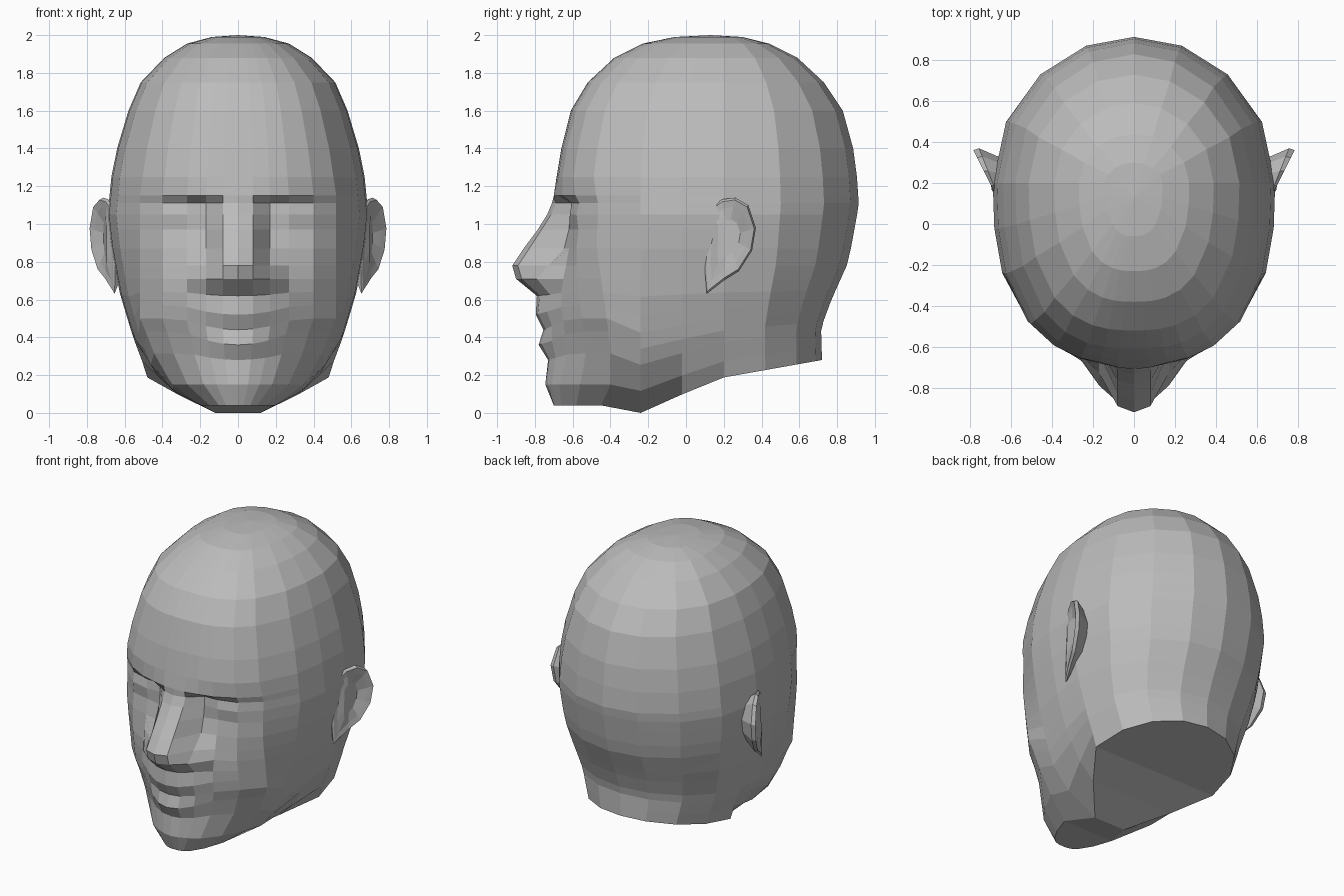
import bpy
import bmesh
from math import sin, cos, radians

cube = bpy.data.objects.get("Cube")
if cube:
    bpy.data.objects.remove(cube, do_unlink=True)

clay = bpy.data.materials.new("clay grey")
clay.use_nodes = True
clay.diffuse_color = (0.5, 0.5, 0.5, 1)
clay.node_tree.nodes["Principled BSDF"].inputs["Base Color"].default_value = (0.5, 0.5, 0.5, 1)

MID_Y = 0.2      # depth of the widest point of the skull
POWER = 2.6      # boxiness of the front half


def interp(table, value):
    """Piecewise linear lookup in a rising list of pairs."""
    if value <= table[0][0]:
        return table[0][1]
    for (a, fa), (b, fb) in zip(table, table[1:]):
        if value <= b:
            return fa + (fb - fa) * (value - a) / (b - a)
    return table[-1][1]


class HalfMesh:
    """Collects faces of the +x half; a mirror modifier makes the other."""

    def __init__(self):
        self.bm = bmesh.new()
        self.cache = {}

    def vert(self, point):
        key = tuple(round(c, 4) for c in point)
        if key not in self.cache:
            self.cache[key] = self.bm.verts.new(key)
        return self.cache[key]

    def face(self, *points):
        verts = list(dict.fromkeys(self.vert(p) for p in points))
        if len(verts) > 2 and not self.bm.faces.get(verts):
            self.bm.faces.new(verts)

    def bridge(self, lower, upper, closed=False):
        count = len(lower)
        for i in range(count if closed else count - 1):
            j = (i + 1) % count
            self.face(lower[i], lower[j], upper[j], upper[i])

    def finish(self, name):
        bmesh.ops.recalc_face_normals(self.bm, faces=self.bm.faces)
        mesh = bpy.data.meshes.new(name)
        self.bm.to_mesh(mesh)
        self.bm.free()
        mesh.materials.append(clay)
        obj = bpy.data.objects.new(name, mesh)
        bpy.context.collection.objects.link(obj)
        mirror = obj.modifiers.new("mirror", "MIRROR")
        mirror.use_clip = True
        mirror.merge_threshold = 0.0005


# Vertical profiles: half width, back depth, jaw width, underside, mouth curve
WIDTH = [(.2, .48), (.4, .555), (.63, .625), (.9, .675), (1.05, .69), (1.25, .67)]
BACK = [(.28, .72), (.45, .715), (.6, .77), (.8, .86), (1.1, .915), (1.25, .905)]
JAW = [(0, .12), (.08, .3), (.2, .43), (.4, .55), (.6, .66), (.7, .8)]
UNDERSIDE = [(-.2, 0), (.02, .12), (.1, .17), (.72, .28)]
SMILE = [(.2, 0), (.36, .07), (.52, .05), (.69, 0)]

# Cranium levels: height, half width, front depth, back depth
CRANIUM = [
    (1.25, .67, -.685, .905), (1.4, .64, -.66, .885), (1.6, .58, -.61, .83),
    (1.75, .515, -.52, .73), (1.88, .39, -.38, .59), (1.955, .27, -.23, .44),
    (1.99, .14, -.06, .3),
]

# Face relief: height, then forward depth at each column from the middle out
COLUMNS = (0, .08, .17, .27, .4, .52)
CHIN = .04
FACE = [
    (CHIN, .7, .7, .69, .66, .58, .45),
    (.15, .745, .735, .71, .67, .56, .4),
    (.28, .73, .725, .69, .63, .53, .4),
    (.36, .78, .765, .71, .64, .54, .41),
    (.44, .755, .745, .71, .65, .55, .42),
    (.52, .795, .785, .735, .66, .56, .43),
    (.62, .79, .775, .72, .66, .57, .44),
    (.71, .9, .87, .79, .65, .58, .45),
    (.78, .92, .89, .73, .635, .58, .46),
    (.87, .86, .83, .645, .62, .58, .47),
    (.97, .785, .765, .62, .6, .57, .47),
    (1.05, .735, .715, .61, .615, .58, .465),
    (1.11, .71, .69, .61, .605, .565, .465),
    (1.15, .7, .7, .68, .655, .585, .475),
]


def superellipse(fraction):
    return max(0, 1 - fraction ** POWER) ** (1 / POWER)


def drop(height, depth):
    """Lift the lower levels so they follow the slanted neck cut."""
    if height > .7:
        return height
    base = interp(UNDERSIDE, depth)
    return base + (height - CHIN) / (.7 - CHIN) * (.7 - base)


def face_level(row):
    height, depths = row[0], row[1:]
    narrow = min(1, interp(JAW, height) / .56)
    curve = interp(SMILE, height)
    ring = [(x * narrow, -y, height + curve * min(1, (x / .3) ** 2))
            for x, y in zip(COLUMNS, depths)]
    for fraction in (.5, .25, 0):
        y = MID_Y - fraction * .88
        z = drop(height, y)
        x = interp(WIDTH, z) * superellipse(fraction)
        ring.append((min(x, interp(JAW, z)) if y < .1 else x, y, z))
    for angle in (25, 48, 70, 90):
        turn = radians(angle)
        z = drop(height, MID_Y + .52 * sin(turn))
        y = MID_Y + (interp(BACK, z) - MID_Y) * sin(turn)
        ring.append((interp(WIDTH, z) * cos(turn), y, z))
    return ring


def cranium_level(row):
    height, width, front, back = row
    ring = []
    for column in COLUMNS:
        share = column / .69
        ring.append((share * width, MID_Y + (front - MID_Y) * superellipse(share), height))
    for fraction in (.5, .25, 0):
        ring.append((width * superellipse(fraction), MID_Y + (front - MID_Y) * fraction, height))
    for angle in (25, 48, 70, 90):
        turn = radians(angle)
        ring.append((width * cos(turn), MID_Y + (back - MID_Y) * sin(turn), height))
    return ring


# Head: face, cranium and neck as one lofted skin
head = HalfMesh()
rings = [face_level(r) for r in FACE] + [cranium_level(r) for r in CRANIUM]
for lower, upper in zip(rings, rings[1:]):
    head.bridge(lower, upper)
crown = [(0, .13, 2)] * len(rings[-1])
head.bridge(rings[-1], crown)

# Underside of the chin and the slanted neck cut
keel = [(0, y, z) for x, y, z in rings[0]]
head.bridge(keel, rings[0])
head.finish("head")

# Ears: flared rim, hollow middle and a back that sinks into the skull
EAR_OUTLINE = [
    (.11, 1.07), (.19, 1.13), (.26, 1.14), (.33, 1.1), (.37, .98), (.35, .86),
    (.28, .75), (.2, .7), (.11, .63), (.1, .75), (.11, .92),
]


def ear_ring(scale, flare, offset, centre_y=.22, centre_z=.93):
    ring = []
    for y, z in EAR_OUTLINE:
        y = centre_y + (y - centre_y) * scale
        z = centre_z + (z - centre_z) * scale
        ring.append((offset + flare * (y - .1), y, z))
    return ring


ears = HalfMesh()
layers = [
    ear_ring(.75, .15, .62, centre_y=.19),
    ear_ring(1, .4, .65),
    ear_ring(.94, .5, .655),
    ear_ring(.76, .45, .655),
    ear_ring(.45, .15, .685),
]
for first, second in zip(layers, layers[1:]):
    ears.bridge(first, second, closed=True)
ears.face(*layers[0])
ears.face(*layers[-1])
ears.finish("ears")
